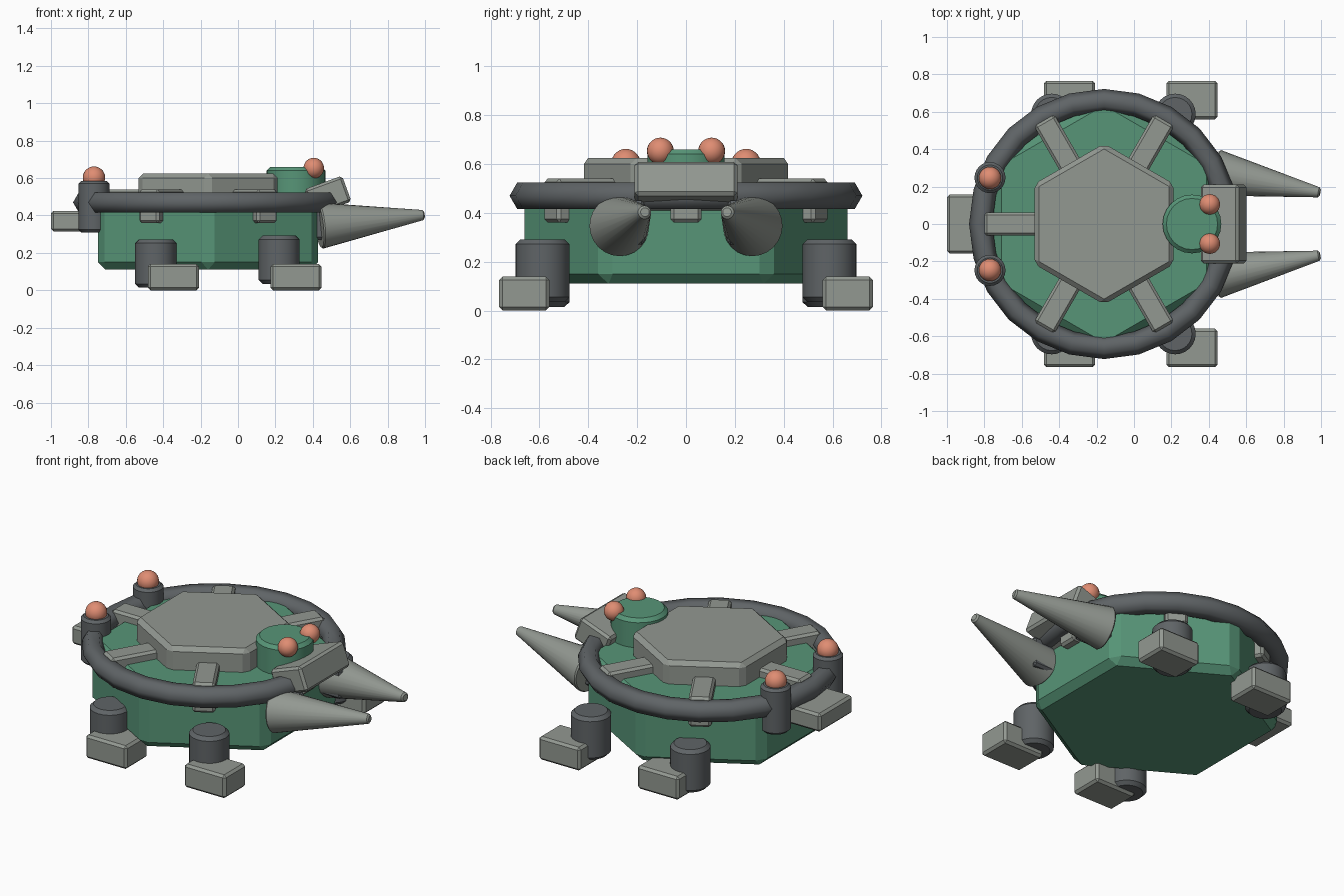
import bpy, math
from mathutils import Vector

if "Cube" in bpy.data.objects:
    bpy.data.objects.remove(bpy.data.objects["Cube"], do_unlink=True)


def material(name, rgb):
    m = bpy.data.materials.new(name)
    m.use_nodes = True
    m.diffuse_color = (*rgb, 1)
    m.node_tree.nodes["Principled BSDF"].inputs["Base Color"].default_value = (*rgb, 1)
    return m


GREEN = material("green", (0.095, 0.30, 0.185))
LIGHT = material("light_grey", (0.29, 0.315, 0.285))
DARK = material("dark_grey", (0.115, 0.127, 0.134))
CORAL = material("coral", (0.74, 0.265, 0.17))
CX = -0.16  # hull axis


def finish(name, mat, bevel=0.0, smooth=None):
    ob = bpy.context.object
    ob.name = name
    ob.data.materials.append(mat)
    if smooth:
        bpy.ops.object.shade_smooth_by_angle(angle=math.radians(smooth))
    if bevel:
        mod = ob.modifiers.new("bevel", "BEVEL")
        mod.width = bevel
        mod.segments = 1
        mod.limit_method = "ANGLE"
        mod.angle_limit = math.radians(40)
    return ob


def box(name, mat, center, size, rot=(0, 0, 0), bevel=0.014):
    bpy.ops.mesh.primitive_cube_add(size=1, location=center, rotation=rot)
    bpy.context.object.scale = size
    bpy.ops.object.transform_apply(location=False, rotation=False, scale=True)
    return finish(name, mat, bevel)


def prism(name, mat, x, y, r, z0, z1, sides=24, bevel=0.02):
    bpy.ops.mesh.primitive_cylinder_add(vertices=sides, radius=r, depth=z1 - z0,
                                        location=(x, y, (z0 + z1) / 2))
    return finish(name, mat, bevel, 35 if sides > 8 else None)


def ball(name, x, y, z, r):
    bpy.ops.mesh.primitive_uv_sphere_add(segments=24, ring_count=14, radius=r, location=(x, y, z))
    return finish(name, CORAL, smooth=60)


def horn(name, base, tip, r0, r1):
    a, b = Vector(base), Vector(tip)
    d = b - a
    bpy.ops.mesh.primitive_cone_add(vertices=24, radius1=r0, radius2=r1, depth=d.length,
                                    location=(a + b) / 2,
                                    rotation=d.to_track_quat("Z", "Y").to_euler())
    return finish(name, LIGHT, 0.008, 35)


# Hull and raised deck, corners pointing along y
prism("hull", GREEN, CX, 0, 0.68, 0.11, 0.49, 6, 0.04)
prism("deck_slab", LIGHT, CX, 0, 0.43, 0.45, 0.625, 6, 0.025)

# Ring rail with spokes
bpy.ops.mesh.primitive_torus_add(major_segments=24, minor_segments=6, major_radius=0.66,
                                 minor_radius=0.062, location=(CX, 0, 0.47))
finish("ring_rail", DARK, smooth=75)
for i in range(6):
    a = math.radians(60 * i)
    box(f"spoke_{i + 1}", LIGHT, (CX + 0.49 * math.cos(a), 0.49 * math.sin(a), 0.45),
        (0.3, 0.125, 0.18), (0, 0, a))

# Turret, tilted nose plate and tail plate
prism("turret", GREEN, 0.31, 0, 0.157, 0.44, 0.66)
box("nose_plate", LIGHT, (0.48, 0, 0.507), (0.216, 0.42, 0.147), (0, math.radians(-20), 0))
box("tail_plate", LIGHT, (-0.83, 0, 0.37), (0.34, 0.315, 0.11))

# Paired parts on both sides
for side, s in (("left", 1), ("right", -1)):
    ball(f"eye_{side}", 0.405, s * 0.105, 0.653, 0.055)
    prism(f"tail_post_{side}", DARK, -0.77, s * 0.248, 0.083, 0.31, 0.585, bevel=0.015)
    ball(f"tail_lamp_{side}", -0.77, s * 0.246, 0.602, 0.06)
    horn(f"horn_{side}", (0.435, s * 0.275, 0.345), (0.995, s * 0.168, 0.403), 0.125, 0.026)
    box(f"horn_mount_{side}", DARK, (0.485, s * 0.24, 0.36), (0.16, 0.145, 0.18))
    for end, leg_x, foot_x, lift in (("front", 0.22, 0.31, 0.035), ("back", -0.44, -0.345, 0.015)):
        prism(f"leg_{end}_{side}", DARK, leg_x, s * 0.587, 0.11, lift, lift + 0.257)
        box(f"foot_{end}_{side}", LIGHT, (foot_x, s * 0.662, 0.07), (0.275, 0.205, 0.14))
